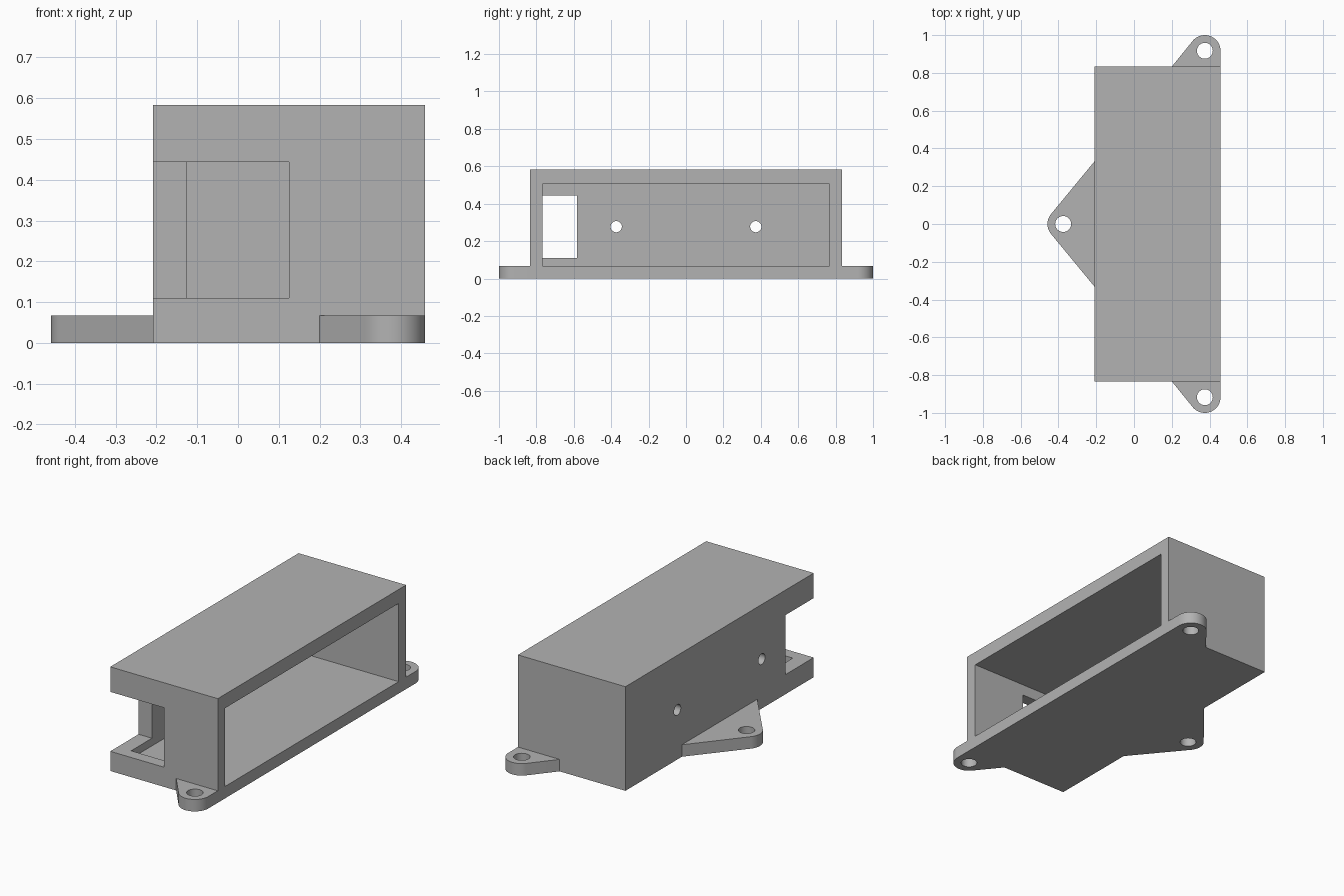
import bpy, bmesh, math
from mathutils import Vector

if "Cube" in bpy.data.objects:
    bpy.data.objects.remove(bpy.data.objects["Cube"], do_unlink=True)

GREY = (0.45, 0.45, 0.45, 1)
mat = bpy.data.materials.new("plain grey")
mat.use_nodes = True
mat.diffuse_color = GREY
mat.node_tree.nodes["Principled BSDF"].inputs["Base Color"].default_value = GREY

BACK, FACE, HALF, TOP = -0.208, 0.458, 0.833, 0.583   # housing limits
FLOOR = 0.067                                         # tab and floor thickness


def finish(bm, name):
    bmesh.ops.recalc_face_normals(bm, faces=bm.faces)
    mesh = bpy.data.meshes.new(name)
    bm.to_mesh(mesh)
    bm.free()
    mesh.materials.append(mat)
    obj = bpy.data.objects.new(name, mesh)
    bpy.context.collection.objects.link(obj)
    return obj


def box(name, low, high):
    bm = bmesh.new()
    bmesh.ops.create_cube(bm, size=1)
    for v in bm.verts:
        v.co = Vector(l + (c + 0.5) * (h - l) for c, l, h in zip(v.co, low, high))
    return finish(bm, name)


def prism(name, outline, height):
    bm = bmesh.new()
    face = bm.faces.new([bm.verts.new((x, y, 0)) for x, y in outline])
    top = bmesh.ops.extrude_face_region(bm, geom=[face])["geom"]
    bmesh.ops.translate(bm, vec=(0, 0, height),
                        verts=[v for v in top if isinstance(v, bmesh.types.BMVert)])
    return finish(bm, name)


def rod(name, centre, radius, length, along_x=False):
    bpy.ops.mesh.primitive_cylinder_add(
        vertices=48, radius=radius, depth=length, location=centre,
        rotation=(0, math.pi / 2 if along_x else 0, 0))
    obj = bpy.context.object
    obj.name = name
    obj.data.materials.append(mat)
    return obj


def combine(target, tool, operation):
    tool.hide_render = True
    mod = target.modifiers.new(operation, "BOOLEAN")
    mod.operation, mod.object, mod.solver = operation, tool, "EXACT"
    bpy.context.view_layer.objects.active = target
    bpy.ops.object.modifier_apply(modifier=mod.name)
    bpy.data.objects.remove(tool, do_unlink=True)


def arc(cx, cy, radius, start, end, steps=32):
    angles = [math.radians(start + (end - start) * i / steps) for i in range(steps + 1)]
    return [(cx + radius * math.cos(a), cy + radius * math.sin(a)) for a in angles]


# Housing: hollow box open on one long side
housing = box("housing", (BACK, -HALF, 0), (FACE, HALF, TOP))
combine(housing, box("cavity", (-0.125, -0.767, FLOOR), (0.6, 0.767, 0.505)), "DIFFERENCE")

# Cable opening through one back corner
combine(housing, box("opening", (-0.4, -1, 0.11), (0.125, -0.583, 0.443)), "DIFFERENCE")

# Screw holes through the back wall
for y in (-0.373, 0.373):
    combine(housing, rod("screw_hole", (BACK, y, 0.277), 0.03, 0.3, True), "DIFFERENCE")

# Mounting tabs: rounded ends tangent to straight sides, overlapping the walls
R, INSET = 0.083, 0.03
for side in (1, -1):
    outline = [(0.2, HALF), (0.2, HALF - INSET), (FACE, HALF - INSET)]
    outline += arc(0.375, 0.917, R, 0, 141)
    tab = prism("end_tab", [(x, y * side) for x, y in outline], FLOOR)
    combine(housing, tab, "UNION")
outline = [(BACK, -0.333), (BACK + INSET, -0.333), (BACK + INSET, 0.333), (BACK, 0.333)]
outline += arc(-0.375, 0, R, 140.5, 219.5)
combine(housing, prism("back_tab", outline, FLOOR), "UNION")

# Bolt holes through the tabs
for x, y in ((0.375, 0.917), (0.375, -0.917), (-0.375, 0)):
    combine(housing, rod("bolt_hole", (x, y, 0), 0.042, 0.3), "DIFFERENCE")

# Smooth round surfaces, crisp edges
bpy.ops.object.select_all(action="DESELECT")
housing.select_set(True)
bpy.context.view_layer.objects.active = housing
bpy.ops.object.shade_smooth_by_angle(angle=math.radians(30))
